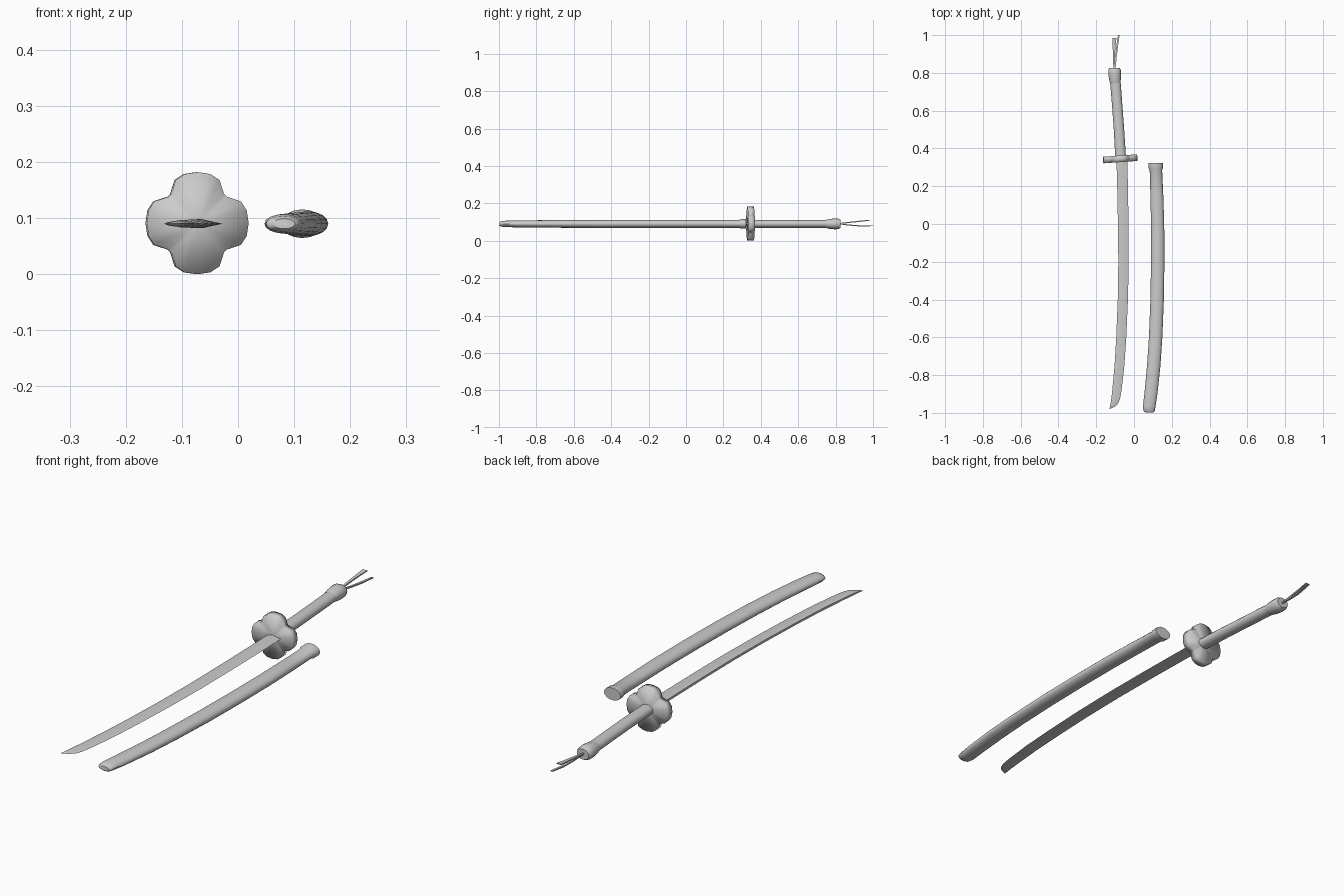
import bpy, bmesh, math

Z = 0.09  # height of the common centre plane


def finish(name, bm, angle=40):
    bmesh.ops.recalc_face_normals(bm, faces=bm.faces)
    me = bpy.data.meshes.new(name)
    bm.to_mesh(me)
    bm.free()
    ob = bpy.data.objects.new(name, me)
    bpy.context.collection.objects.link(ob)
    bpy.ops.object.select_all(action='DESELECT')
    ob.select_set(True)
    bpy.context.view_layer.objects.active = ob
    bpy.ops.object.shade_smooth_by_angle(angle=math.radians(angle))
    return ob


def loft(name, stations, profile, angle=40):
    """Skin a cross-section along y; stations are (y, left x, right x, half height[, z])."""
    bm = bmesh.new()
    rings = []
    for y, xl, xr, h, *z in stations:
        cx, hw, cz = (xl + xr) / 2, (xr - xl) / 2, z[0] if z else Z
        rings.append([bm.verts.new((cx + u * hw, y, cz + w * h)) for u, w in profile])
    n = len(profile)
    for a, b in zip(rings, rings[1:]):
        for i in range(n):
            j = (i + 1) % n
            bm.faces.new((a[i], a[j], b[j], b[i]))
    bm.faces.new(rings[0])
    bm.faces.new(rings[-1])
    return finish(name, bm, angle)


oval = [(math.cos(math.tau * i / 16), math.sin(math.tau * i / 16)) for i in range(16)]
blade_section = [(-1, 0.6), (-0.3, 1), (1, 0), (-0.3, -1), (-1, -0.6)]
square = [(-1, -1), (1, -1), (1, 1), (-1, 1)]

# Curved blade with a slanted tip
loft("blade", [
    (0.345, -0.093, -0.036, 0.008), (0.2, -0.089, -0.032, 0.008),
    (0.0, -0.085, -0.029, 0.008), (-0.2, -0.083, -0.028, 0.008),
    (-0.4, -0.086, -0.032, 0.0078), (-0.6, -0.094, -0.041, 0.0075),
    (-0.75, -0.103, -0.051, 0.0072), (-0.88, -0.115, -0.066, 0.0068),
    (-0.925, -0.120, -0.074, 0.0062), (-0.95, -0.124, -0.084, 0.005),
    (-0.966, -0.127, -0.100, 0.0035), (-0.973, -0.129, -0.114, 0.002),
    (-0.979, -0.131, -0.129, 0.0006)], blade_section, 30)

# Scabbard with a rounded foot and flared mouth
loft("scabbard", [
    (-0.997, 0.062, 0.102, 0.009), (-0.99, 0.050, 0.110, 0.014),
    (-0.965, 0.047, 0.114, 0.017), (-0.9, 0.055, 0.124, 0.0185),
    (-0.75, 0.069, 0.140, 0.020), (-0.6, 0.079, 0.150, 0.021),
    (-0.4, 0.087, 0.158, 0.022), (-0.2, 0.090, 0.161, 0.022),
    (0.0, 0.090, 0.160, 0.022), (0.15, 0.087, 0.155, 0.022),
    (0.285, 0.083, 0.149, 0.022), (0.295, 0.077, 0.153, 0.0255),
    (0.322, 0.076, 0.153, 0.0255)], oval)

# Grip and pommel
loft("grip", [
    (0.345, -0.099, -0.042, 0.021), (0.5, -0.107, -0.052, 0.021),
    (0.65, -0.118, -0.063, 0.021), (0.78, -0.129, -0.073, 0.021)], oval)
loft("pommel", [
    (0.745, -0.127, -0.071, 0.021), (0.765, -0.132, -0.070, 0.026),
    (0.795, -0.136, -0.069, 0.029), (0.815, -0.136, -0.070, 0.028),
    (0.827, -0.130, -0.075, 0.022)], oval, 60)

# Four-lobed guard, thinner at the centre, square to the tilted grip
quarter = [(0.091, 0), (0.0875, 0.023), (0.077, 0.039), (0.052, 0.047),
           (0.047, 0.052), (0.039, 0.077), (0.023, 0.0875)]
outline = []
for k in range(4):
    c, s = round(math.cos(k * math.pi / 2)), round(math.sin(k * math.pi / 2))
    outline += [(c * x - s * z, s * x + c * z) for x, z in quarter]
bm = bmesh.new()
rims = []
for side in (-1, 1):
    rim = [bm.verts.new((x, side * 0.0175, z)) for x, z in outline]
    hub = bm.verts.new((0, side * 0.0145, 0))
    for i in range(len(rim)):
        bm.faces.new((hub, rim[i], rim[(i + 1) % len(rim)]))
    rims.append(rim)
for i in range(len(outline)):
    j = (i + 1) % len(outline)
    bm.faces.new((rims[0][i], rims[0][j], rims[1][j], rims[1][i]))
guard = finish("guard", bm, 180)
guard.location = (-0.073, 0.345, 0.091)
guard.rotation_euler.z = math.radians(4)

# Two loose cord ends behind the pommel
loft("cord_upper", [
    (0.82, -0.109, -0.102, 0.003, 0.092), (0.88, -0.111, -0.101, 0.003, 0.099),
    (0.94, -0.113, -0.098, 0.003, 0.105), (0.985, -0.114, -0.093, 0.002, 0.110)], square)
loft("cord_lower", [
    (0.82, -0.105, -0.098, 0.003, 0.090), (0.88, -0.100, -0.092, 0.003, 0.083),
    (0.94, -0.094, -0.085, 0.003, 0.079), (1.0, -0.085, -0.076, 0.002, 0.080)], square)
